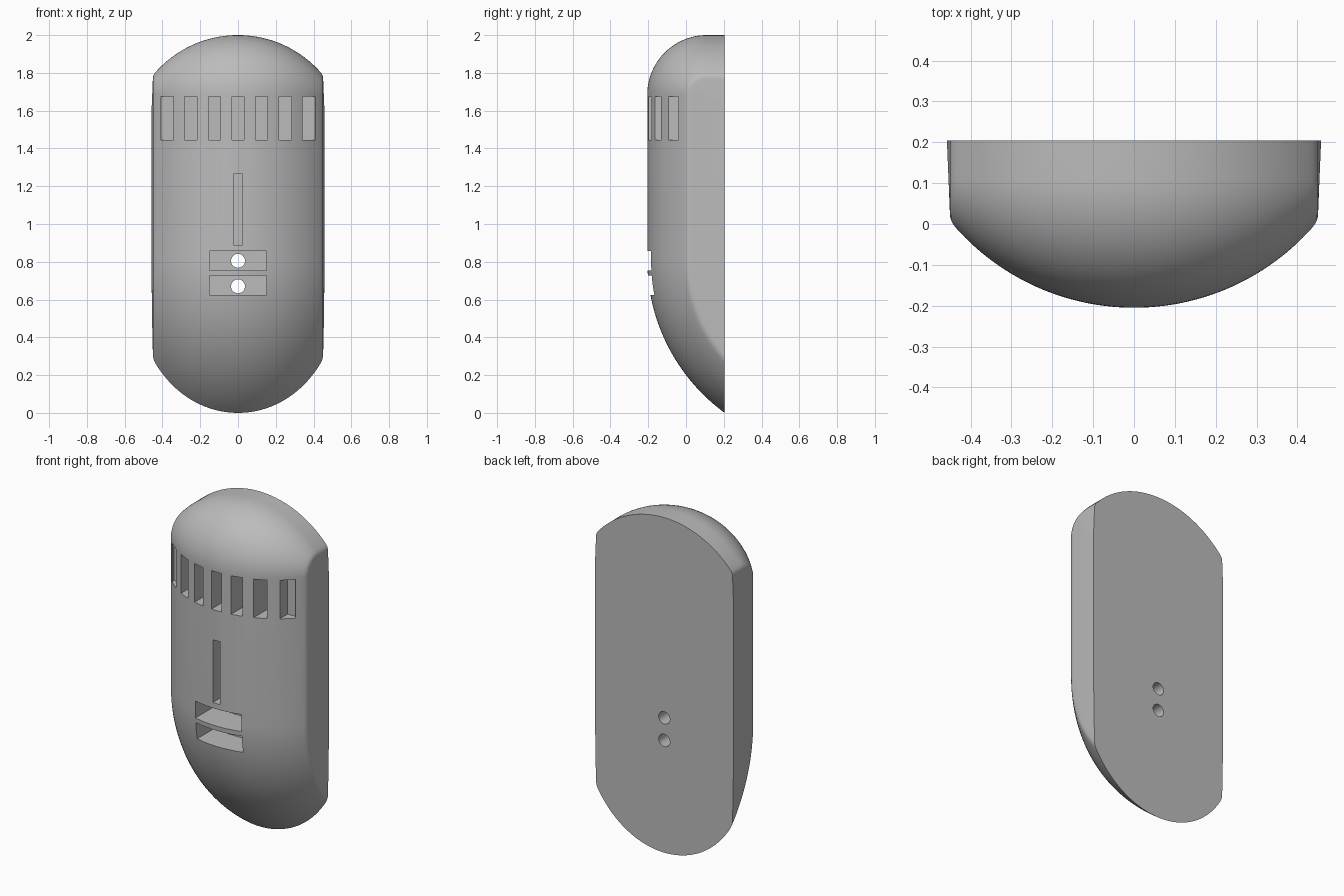
import bpy, bmesh, math

old = bpy.data.objects.get("Cube")
if old:
    bpy.data.objects.remove(old, do_unlink=True)

grey = bpy.data.materials.new("plain grey")
grey.use_nodes = True
grey.diffuse_color = (0.5, 0.5, 0.5, 1)
grey.node_tree.nodes["Principled BSDF"].inputs["Base Color"].default_value = (0.5, 0.5, 0.5, 1)

BACK = 0.205       # y of the flat back
FLOOR = -0.02      # y of the recess floors
BELLY_Y, BELLY_Z = 0.795, 0.8074
TOP_R = 0.315


def outline(x, d):
    """Side profile at width x, shrunk inwards by d."""
    pts = []
    r = 1 - d
    end = math.acos((BELLY_Y - BACK) / r)
    for i in range(33):
        a = end * (1 - i / 32)
        pts.append((x, BELLY_Y - r * math.cos(a), BELLY_Z - r * math.sin(a)))
    r = max(TOP_R - d, 0)
    cy, cz = -BACK + d + r, 2 - d - r
    for i in range(25):
        a = math.pi / 2 * i / 24
        pts.append((x, cy - r * math.cos(a), cz + r * math.sin(a)))
    pts.append((x, BACK, 2 - d))
    return pts


# Cross-section: shallow arc, small rounded corner, drafted side
R = 0.584
half = []
for i in range(1, 29):
    t = math.radians(48.5) * i / 28
    half.append((R * math.sin(t), R * (1 - math.cos(t))))
half += [(0.444, 0.206), (0.448, 0.214), (0.4503, 0.224), (0.451, 0.235),
         (0.454, 0.31), (0.458, 0.405)]
section = [(-x, d) for x, d in reversed(half)] + [(0, 0)] + half

# Body
bm = bmesh.new()
rings = [[bm.verts.new(p) for p in outline(x, d)] for x, d in section]
for a, b in zip(rings, rings[1:]):
    for i in range(len(a) - 1):
        bm.faces.new((a[i], a[i + 1], b[i + 1], b[i]))
bm.faces.new(rings[0])
bm.faces.new(rings[-1])
bm.faces.new([r[0] for r in rings] + [r[-1] for r in reversed(rings)])
bmesh.ops.remove_doubles(bm, verts=bm.verts, dist=1e-5)
bmesh.ops.recalc_face_normals(bm, faces=bm.faces)
mesh = bpy.data.meshes.new("housing")
bm.to_mesh(mesh)
bm.free()
mesh.materials.append(grey)
body = bpy.data.objects.new("housing", mesh)
bpy.context.collection.objects.link(body)


def cut(cutter):
    cutter.data.materials.append(grey)
    cutter.hide_render = True
    mod = body.modifiers.new("cut", 'BOOLEAN')
    mod.operation = 'DIFFERENCE'
    mod.solver = 'EXACT'
    mod.object = cutter
    bpy.ops.object.select_all(action='DESELECT')
    bpy.context.view_layer.objects.active = body
    body.select_set(True)
    bpy.ops.object.modifier_apply(modifier=mod.name)
    bpy.data.objects.remove(cutter, do_unlink=True)


def recess(x, width, z0, z1):
    front = -0.4
    bpy.ops.mesh.primitive_cube_add(size=1, location=(x, (front + FLOOR) / 2, (z0 + z1) / 2))
    box = bpy.context.object
    box.scale = (width, FLOOR - front, z1 - z0)
    cut(box)


# Row of vents
for i in range(-3, 4):
    recess(i * 0.125, 0.065, 1.445, 1.675)

# Vertical slot and two wide recesses
recess(0, 0.046, 0.89, 1.265)
recess(0, 0.304, 0.755, 0.857)
recess(0, 0.304, 0.625, 0.727)

# Through holes
for z in (0.805, 0.67):
    bpy.ops.mesh.primitive_cylinder_add(vertices=32, radius=0.037, depth=1,
                                        location=(0, 0.1, z), rotation=(math.pi / 2, 0, 0))
    cut(bpy.context.object)

bpy.ops.object.select_all(action='DESELECT')
body.select_set(True)
bpy.context.view_layer.objects.active = body
bpy.ops.object.shade_smooth_by_angle(angle=math.radians(30))
